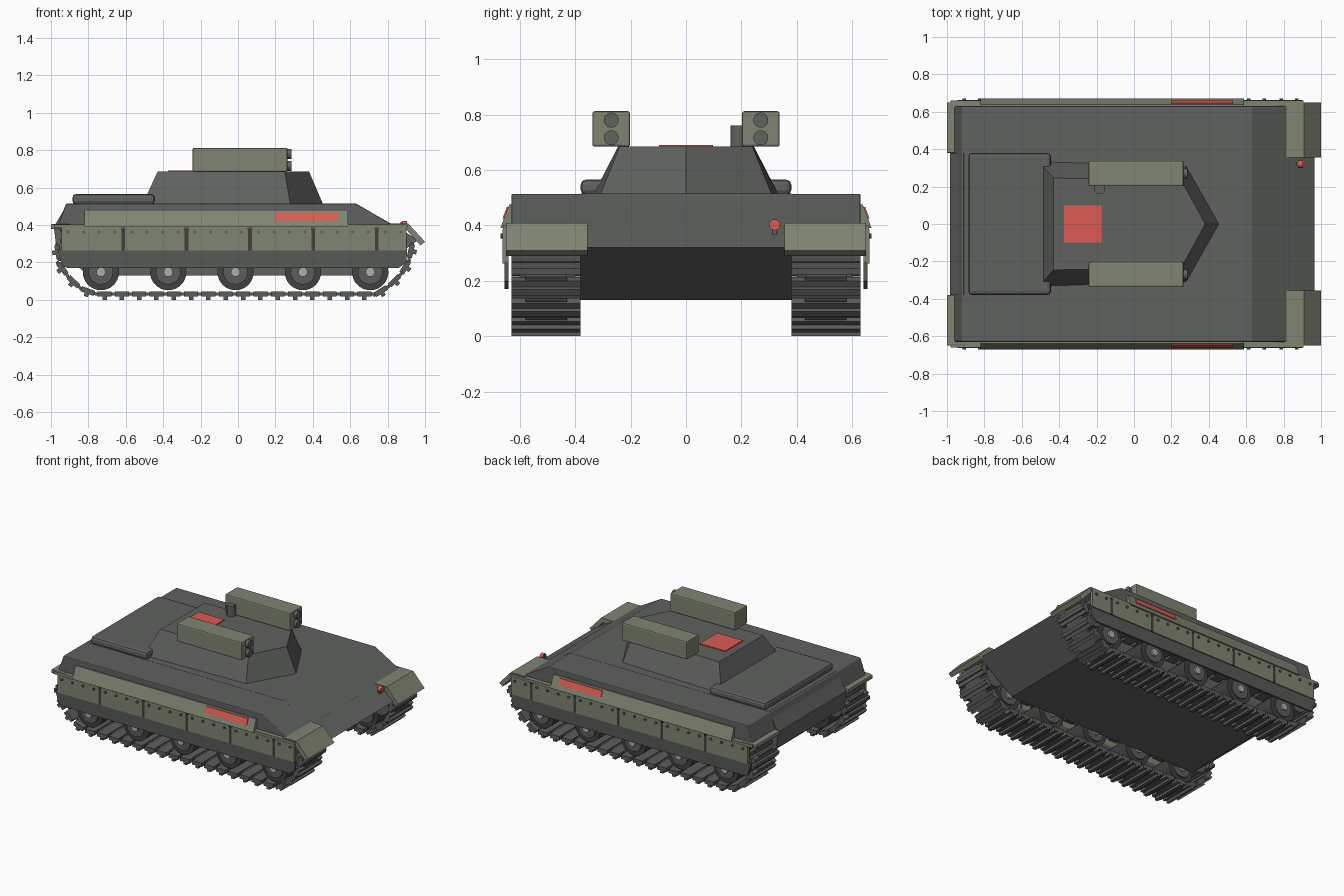
import bpy, bmesh, math
from mathutils import Vector, Matrix

if "Cube" in bpy.data.objects:
    bpy.data.objects.remove(bpy.data.objects["Cube"], do_unlink=True)


def material(name, rgb):
    m = bpy.data.materials.new(name)
    m.use_nodes = True
    m.diffuse_color = (*rgb, 1)
    m.node_tree.nodes["Principled BSDF"].inputs["Base Color"].default_value = (*rgb, 1)
    return m


hull_grey = material("hull grey", (0.115, 0.122, 0.115))
olive = material("olive", (0.215, 0.235, 0.17))
red = material("signal red", (0.72, 0.105, 0.085))
track_grey = material("track grey", (0.105, 0.11, 0.105))
tyre_dark = material("tyre dark", (0.05, 0.053, 0.05))
skirt_dark = material("rubber skirt", (0.095, 0.1, 0.09))
hub_light = material("hub light", (0.42, 0.42, 0.42))


def finish(name, bm, mat, bevel=0):
    bmesh.ops.recalc_face_normals(bm, faces=bm.faces)
    mesh = bpy.data.meshes.new(name)
    bm.to_mesh(mesh)
    bm.free()
    mesh.materials.append(mat)
    ob = bpy.data.objects.new(name, mesh)
    bpy.context.scene.collection.objects.link(ob)
    if bevel:
        mod = ob.modifiers.new("bevel", "BEVEL")
        mod.width = bevel
        mod.segments = 2
    return ob


def add_box(bm, lo, hi, matrix=Matrix()):
    lo, hi = Vector(lo), Vector(hi)
    place = Matrix.Translation((lo + hi) / 2) @ Matrix.Diagonal((*(hi - lo), 1))
    bmesh.ops.create_cube(bm, size=1, matrix=matrix @ place)


def box(name, lo, hi, mat, bevel=0):
    bm = bmesh.new()
    add_box(bm, lo, hi)
    return finish(name, bm, mat, bevel)


def loft(name, rings, mat, bevel=0):
    """Join two matching outlines into a solid."""
    bm = bmesh.new()
    a, b = [[bm.verts.new(p) for p in ring] for ring in rings]
    bm.faces.new(a)
    bm.faces.new(b)
    for i in range(len(a)):
        j = (i + 1) % len(a)
        bm.faces.new((a[i], a[j], b[j], b[i]))
    return finish(name, bm, mat, bevel)


def side_profile(name, pts, y0, y1, mat, bevel=0):
    return loft(name, [[(x, y, z) for x, z in pts] for y in (y0, y1)], mat, bevel)


def add_cylinder(bm, centre, radius, depth, axis, sides=24):
    turn = Vector((0, 0, 1)).rotation_difference(Vector(axis)).to_matrix().to_4x4()
    bmesh.ops.create_cone(bm, cap_ends=True, segments=sides, radius1=radius, radius2=radius,
                          depth=depth, matrix=Matrix.Translation(centre) @ turn)


def smooth(ob):
    bpy.ops.object.select_all(action="DESELECT")
    ob.select_set(True)
    bpy.context.view_layer.objects.active = ob
    bpy.ops.object.shade_smooth_by_angle(angle=math.radians(35))


# Hull: narrow lower body and wide upper body
side_profile("lower_hull", [(-0.91, 0.515), (-0.985, 0.39), (-0.97, 0.27), (-0.8, 0.13),
                            (0.7, 0.13), (0.965, 0.32), (0.63, 0.515)], -0.38, 0.38, hull_grey)
side_profile("upper_hull", [(-0.92, 0.514), (-0.965, 0.39), (-0.93, 0.34), (0.84, 0.34),
                            (0.83, 0.4), (0.63, 0.514)], -0.63, 0.63, hull_grey, 0.006)
box("engine_deck", (-0.885, -0.38, 0.51), (-0.445, 0.38, 0.565), hull_grey, 0.018)

# Turret with a pointed front
base = [(-0.51, 0.335), (0.28, 0.31), (0.455, 0), (0.28, -0.31), (-0.51, -0.335)]
roof = [(-0.43, 0.245), (0.25, 0.24), (0.38, 0), (0.25, -0.24), (-0.43, -0.245)]
loft("turret", [[(x, y, 0.51) for x, y in base], [(x, y, 0.685) for x, y in roof]], hull_grey)
box("turret_hatch", (-0.375, -0.098, 0.683), (-0.175, 0.098, 0.691), red)
bm = bmesh.new()
add_cylinder(bm, (-0.185, 0.19, 0.72), 0.03, 0.08, (0, 0, 1), 12)
smooth(finish("periscope", bm, hull_grey))

# Front marker lamp
bm = bmesh.new()
add_cylinder(bm, (0.89, 0.32, 0.402), 0.02, 0.025, (1, 0, 0), 16)
smooth(finish("marker_lamp", bm, red))
box("lamp_post", (0.87, 0.312, 0.355), (0.885, 0.328, 0.415), hull_grey)

# Track path, running through the bottom and both ends
path = [Vector((x, 0, z)) for x, z in [
    (-0.76, 0.031), (0.74, 0.031), (0.81, 0.075), (0.87, 0.135), (0.91, 0.2), (0.925, 0.265),
    (0.87, 0.315), (-0.91, 0.315), (-0.965, 0.27), (-0.95, 0.18), (-0.9, 0.115), (-0.84, 0.06)]]


def path_frames(points, count):
    """Evenly spaced positions and directions on a closed path."""
    pairs = list(zip(points, points[1:] + points[:1]))
    step = sum((b - a).length for a, b in pairs) / count
    at, travelled = step / 2, 0
    for a, b in pairs:
        length = (b - a).length
        while at < travelled + length:
            yield a.lerp(b, (at - travelled) / length), (b - a).normalized()
            at += step
        travelled += length


def build_side(side, s):
    def span(y0, y1):
        return min(s * y0, s * y1), max(s * y0, s * y1)

    def part(name, x, y, z, mat, bevel=0):
        lo, hi = span(*y)
        return box(side + "_" + name, (x[0], lo, z[0]), (x[1], hi, z[1]), mat, bevel)

    # Track shoes with raised grousers
    bm = bmesh.new()
    lo, hi = span(0.38, 0.63)
    for pos, d in path_frames(path, 44):
        frame = Matrix.Translation(pos) @ Matrix.Rotation(-math.atan2(d.z, d.x), 4, "Y")
        add_box(bm, (-0.037, lo, -0.014), (0.037, hi, 0.014), frame)
        add_box(bm, (-0.012, lo, -0.031), (0.012, hi, -0.014), frame)
        add_box(bm, (-0.048, lo + 0.05, -0.008), (0.048, hi - 0.05, 0.008), frame)
    finish(side + "_track", bm, track_grey)

    # Road wheels, plus end wheels that carry the track
    tyres, discs, hubs = bmesh.new(), bmesh.new(), bmesh.new()
    for i in range(5):
        x = -0.733 + 0.36 * i
        add_cylinder(tyres, (x, s * 0.505, 0.148), 0.097, 0.19, (0, 1, 0), 32)
        add_cylinder(discs, (x, s * 0.505, 0.148), 0.066, 0.21, (0, 1, 0), 32)
        add_cylinder(hubs, (x, s * 0.505, 0.148), 0.025, 0.235, (0, 1, 0), 16)
    for x in (-0.87, 0.83):
        add_cylinder(discs, (x, s * 0.5, 0.235), 0.065, 0.2, (0, 1, 0), 24)
    for name, mesh, mat in (("tyres", tyres, tyre_dark), ("wheel_discs", discs, track_grey),
                            ("wheel_hubs", hubs, hub_light)):
        smooth(finish(side + "_" + name, mesh, mat))

    # Fender shelf, mudguards and rubber skirt
    part("fender", (-0.98, 0.905), (0.6, 0.66), (0.383, 0.402), olive)
    part("rear_mudguard", (-1.0, -0.9), (0.38, 0.65), (0.378, 0.405), olive, 0.005)
    side_profile(side + "_front_mudguard",
                 [(0.8, 0.375), (0.8, 0.408), (0.91, 0.408), (1.0, 0.31), (0.975, 0.29),
                  (0.9, 0.375)], s * 0.355, s * 0.65, olive)
    side_profile(side + "_rubber_skirt", [(-0.965, 0.27), (-0.94, 0.18), (-0.91, 0.17),
                 (0.86, 0.17), (0.9, 0.2), (0.905, 0.27)], s * 0.64, s * 0.655, skirt_dark)

    # Armour skirt panels, straps and bolts
    panels, bolts, straps = bmesh.new(), bmesh.new(), bmesh.new()
    lo, hi = span(0.64, 0.662)
    for i in range(6):
        x0 = -0.943 + 0.339 * i
        x1 = min(x0 + 0.319, 0.9)
        add_box(panels, (x0, lo, 0.262), (x1, hi, 0.385))
        if i < 5:
            add_box(straps, (x1, lo, 0.262), (x1 + 0.02, hi, 0.375))
        for k in range(4 if i < 5 else 2):
            add_cylinder(bolts, (x0 + 0.035 + 0.083 * k, s * 0.664, 0.362), 0.009, 0.012,
                         (0, 1, 0), 8)
    finish(side + "_skirt_panels", panels, olive)
    finish(side + "_skirt_bolts", bolts, hull_grey)
    finish(side + "_skirt_straps", straps, tyre_dark)

    # Sloped stowage panel with a red marker plate
    wedge = [(0.62, 0.39), (0.67, 0.39), (0.638, 0.475), (0.62, 0.475)]
    loft(side + "_sloped_panel", [[(x, s * y, z) for y, z in wedge] for x in (-0.82, 0.588)], olive)
    plate = [(0.656, 0.425), (0.662, 0.425), (0.647, 0.466), (0.641, 0.466)]
    loft(side + "_marker_plate", [[(x, s * y, z) for y, z in plate] for x in (0.2, 0.53)], red)

    # Launcher pod with two tubes
    part("launcher_pod", (-0.243, 0.265), (0.202, 0.338), (0.684, 0.812), olive, 0.008)
    bm = bmesh.new()
    for z in (0.716, 0.78):
        add_cylinder(bm, (0.26, s * 0.27, z), 0.027, 0.05, (1, 0, 0), 20)
    smooth(finish(side + "_launcher_tubes", bm, hull_grey))


build_side("left", 1)
build_side("right", -1)
